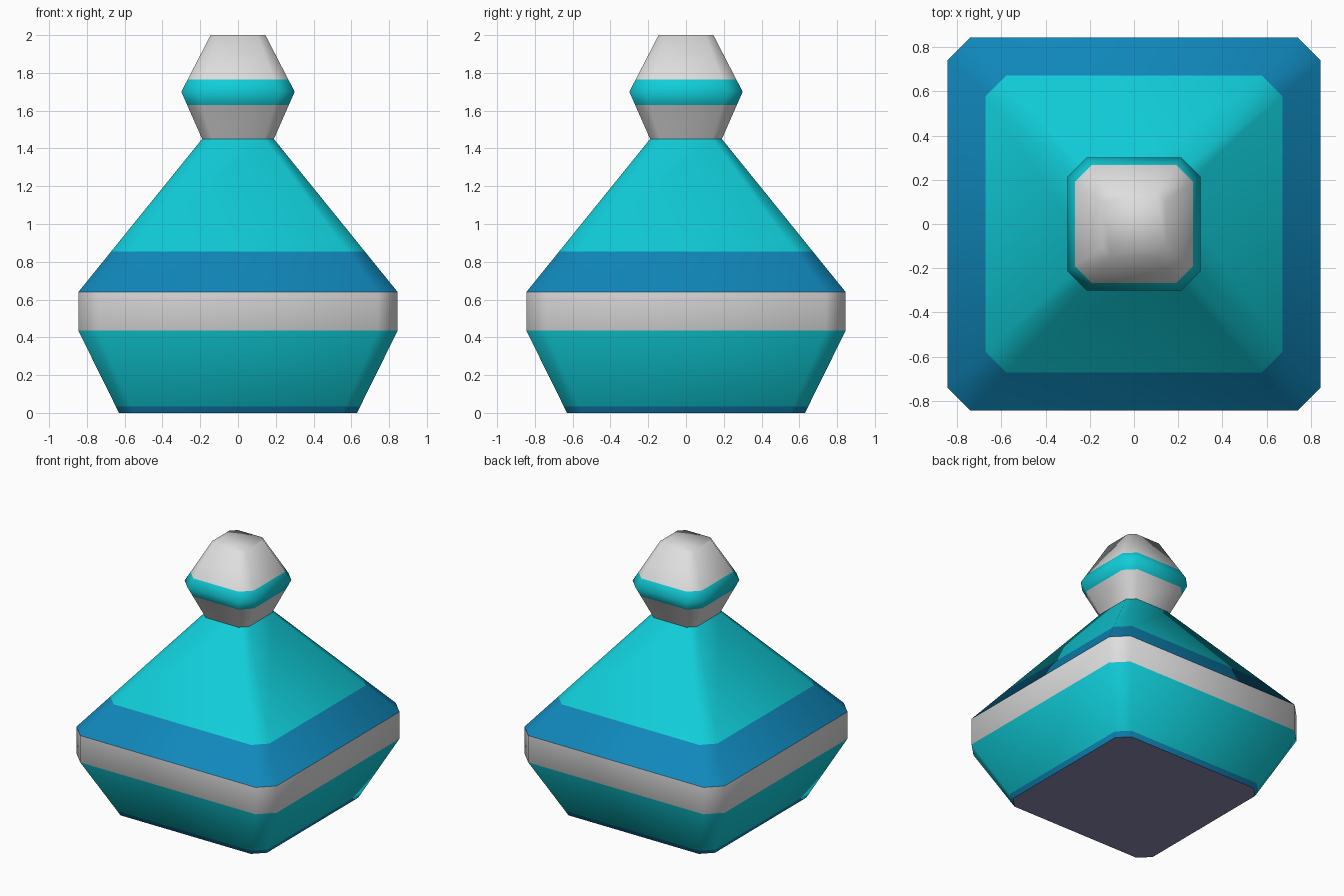
import bpy, bmesh

if "Cube" in bpy.data.objects:
    bpy.data.objects.remove(bpy.data.objects["Cube"])


def srgb(r, g, b):
    lin = lambda c: (c / 255 / 12.92) if c < 11 else ((c / 255 + 0.055) / 1.055) ** 2.4
    return (lin(r), lin(g), lin(b), 1.0)


def material(name, rgb):
    m = bpy.data.materials.new(name)
    m.diffuse_color = srgb(*rgb)
    m.use_nodes = True
    m.node_tree.nodes["Principled BSDF"].inputs["Base Color"].default_value = m.diffuse_color
    return m


MATS = [
    material("light grey", (222, 222, 222)),
    material("turquoise", (16, 205, 217)),
    material("deep blue", (16, 136, 188)),
    material("dusky violet", (135, 135, 175)),
]
GREY, TURQUOISE, BLUE, VIOLET = range(4)


def section(h, c):
    """Square of half width h with corners cut by c, counter-clockwise."""
    k = h - c
    return [(k, -h), (h, -k), (h, k), (k, h), (-k, h), (-h, k), (-h, -k), (-k, -h)]


def loft(name, profile, cuts, bands, sharp, bottom=None, top=None):
    """Loft (z, half width, corner cut) rings; bands = (upper z, colour)."""
    rings = list(profile)
    for z in cuts:  # extra rings where the colour changes
        for a, b in zip(profile, profile[1:]):
            if a[0] < z < b[0]:
                t = (z - a[0]) / (b[0] - a[0])
                rings.append(tuple(p + (q - p) * t for p, q in zip(a, b)))
    rings.sort()
    bm = bmesh.new()
    loops = [[bm.verts.new((x, y, z)) for x, y in section(h, c)] for z, h, c in rings]
    for i in range(len(loops) - 1):
        lo, hi = loops[i], loops[i + 1]
        mid = (rings[i][0] + rings[i + 1][0]) / 2
        for j in range(8):
            k = (j + 1) % 8
            f = bm.faces.new((lo[j], lo[k], hi[k], hi[j]))
            f.material_index = next(col for z, col in bands if mid < z)
    if bottom is not None:
        bm.faces.new(loops[0][::-1]).material_index = bottom
    if top is not None:
        bm.faces.new(loops[-1]).material_index = top
    for f in bm.faces:
        f.smooth = True
    # keep the chosen horizontal rims crisp
    for e in bm.edges:
        za, zb = (v.co.z for v in e.verts)
        if abs(za - zb) < 1e-5 and any(abs(za - s) < 1e-4 for s in sharp):
            e.smooth = False
    me = bpy.data.meshes.new(name)
    bm.to_mesh(me)
    bm.free()
    for m in MATS:
        me.materials.append(m)
    ob = bpy.data.objects.new(name, me)
    bpy.context.collection.objects.link(ob)
    return ob


# Bottle body: tapered foot, straight grey band, sloping shoulder
loft("bottle_body",
     [(0, 0.63, 0.08), (0.435, 0.845, 0.105), (0.64, 0.845, 0.105), (1.45, 0.19, 0.052)],
     cuts=[0.035, 0.855],
     bands=[(0.035, BLUE), (0.435, TURQUOISE), (0.64, GREY), (0.855, BLUE), (2, TURQUOISE)],
     sharp=[0, 0.64], bottom=VIOLET)

# Stopper: faceted knob with a coloured belt
loft("stopper",
     [(1.45, 0.19, 0.052), (1.70, 0.30, 0.085), (2.0, 0.145, 0.042)],
     cuts=[1.63, 1.765],
     bands=[(1.63, GREY), (1.765, TURQUOISE), (2.1, GREY)],
     sharp=[], top=GREY)
